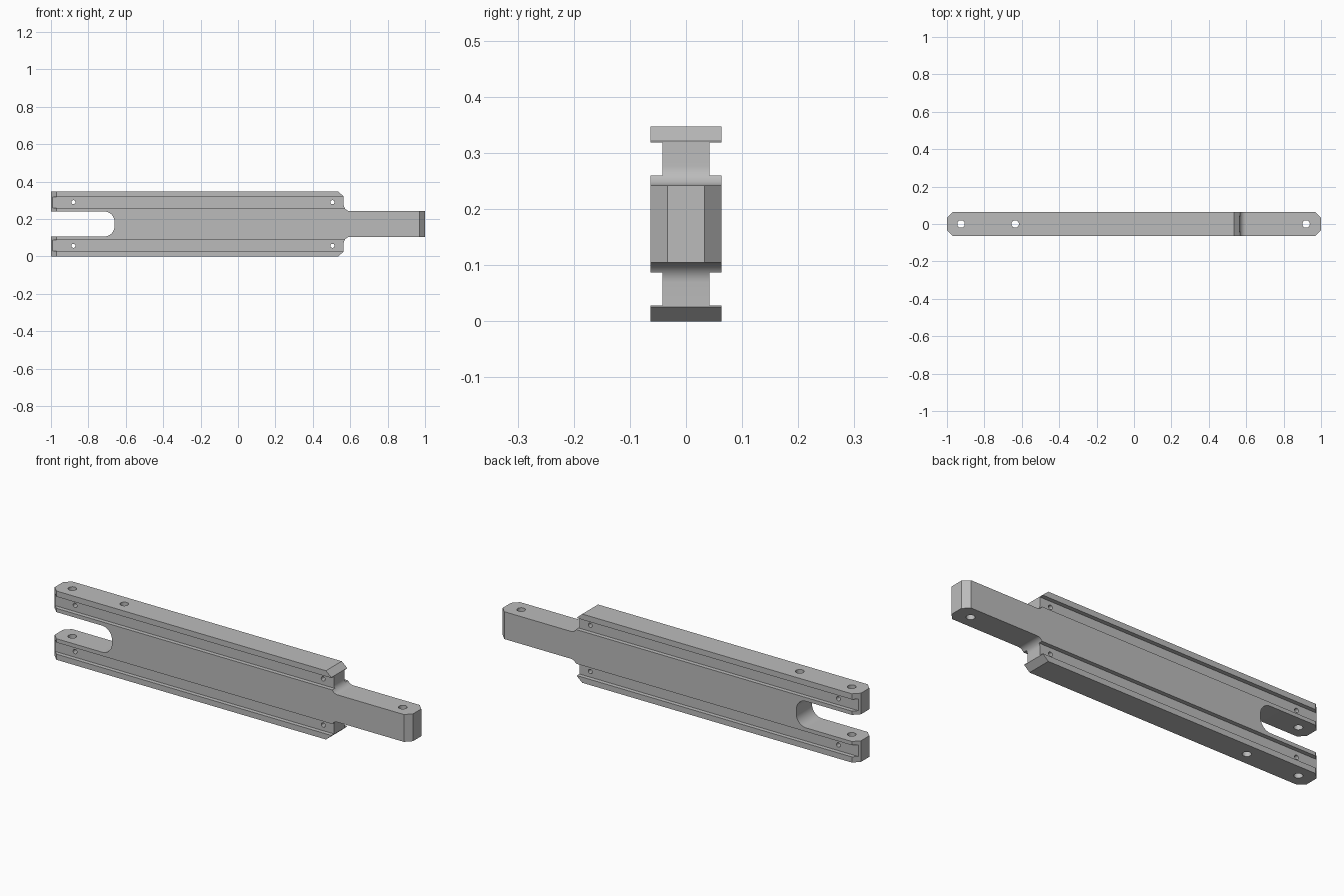
import bpy, bmesh, math
from mathutils import Vector

cube = bpy.data.objects.get("Cube")
if cube:
    bpy.data.objects.remove(cube, do_unlink=True)

HEIGHT, MID = 0.347, 0.1735
HALF_Y, END_X, CHAMFER = 0.063, 1.0, 0.03
TONGUE = 0.069      # half height of tongue
SLOT = 0.067        # half height of fork slot
SHOULDER = 0.565

metal = bpy.data.materials.new("grey metal")
metal.use_nodes = True
GREY = (0.5, 0.5, 0.5, 1)
metal.diffuse_color = GREY
metal.node_tree.nodes["Principled BSDF"].inputs["Base Color"].default_value = GREY


def prism(name, points, start, direction):
    """Extrude a closed 3D polygon along a vector."""
    bm = bmesh.new()
    face = bm.faces.new([bm.verts.new(Vector(p) + Vector(start)) for p in points])
    new = bmesh.ops.extrude_face_region(bm, geom=[face])["geom"]
    bmesh.ops.translate(bm, vec=direction,
                        verts=[v for v in new if isinstance(v, bmesh.types.BMVert)])
    bmesh.ops.recalc_face_normals(bm, faces=bm.faces)
    mesh = bpy.data.meshes.new(name)
    bm.to_mesh(mesh)
    bm.free()
    mesh.materials.append(metal)
    obj = bpy.data.objects.new(name, mesh)
    bpy.context.collection.objects.link(obj)
    return obj


def box(name, x0, x1, y0, y1, z0, z1):
    return prism(name, [(x0, y0, z0), (x1, y0, z0), (x1, y1, z0), (x0, y1, z0)],
                 (0, 0, 0), (0, 0, z1 - z0))


def circle(radius, sides=24):
    turns = [2 * math.pi * i / sides for i in range(sides)]
    return [(radius * math.cos(t), radius * math.sin(t)) for t in turns]


def arc(cx, cz, radius, start, end, steps=10):
    angles = [math.radians(start + (end - start) * i / steps) for i in range(steps + 1)]
    return [(cx + radius * math.cos(a), cz + radius * math.sin(a)) for a in angles]


def combine(target, tool, operation):
    mod = target.modifiers.new("cut", "BOOLEAN")
    mod.operation, mod.solver, mod.object = operation, "EXACT", tool
    bpy.context.view_layer.objects.active = target
    bpy.ops.object.modifier_apply(modifier=mod.name)
    bpy.data.objects.remove(tool, do_unlink=True)


# Upper half of the side outline, from the slot root to the tongue end
far = END_X + 0.1
upper = [(-far, SLOT)]
upper = arc(-0.715, SLOT - 0.055, 0.055, 0, 90) + upper
upper += [(-far, MID), (0.535, MID), (SHOULDER, MID - 0.026)]
upper += arc(SHOULDER + 0.035, TONGUE + 0.035, 0.035, 180, 270)
upper += [(far, TONGUE)]
outline = upper + [(x, -z) for x, z in reversed(upper)]
body = prism("forked_link_bar", [(x, 0, z + MID) for x, z in outline],
             (0, -0.1, 0), (0, 0.2, 0))

# Trim to width with chamfered end corners
corner = [(END_X, HALF_Y - CHAMFER), (END_X - CHAMFER, HALF_Y)]
right = corner + [(-x, y) for x, y in reversed(corner)]
plan = right + [(-x, -y) for x, y in right]
combine(body, prism("trim", [(x, y, 0) for x, y in plan], (0, 0, -0.1), (0, 0, 0.6)),
        "INTERSECT")

# Long grooves on both faces, above and below the middle
for side in (-1, 1):
    for level in (-1, 1):
        y0, y1 = sorted((side * 0.042, side * 0.1))
        z = MID + level * 0.1155
        combine(body, box("groove", -1.1, 0.7, y0, y1, z - 0.0295, z + 0.0295),
                "DIFFERENCE")

# Vertical pin holes
for x in (-0.925, -0.635, 0.92):
    combine(body, prism("pin_hole", [(a, b, 0) for a, b in circle(0.02)],
                        (x, 0, -0.1), (0, 0, 0.6)), "DIFFERENCE")

# Small cross holes through the grooves
for x in (-0.88, 0.505):
    for level in (-1, 1):
        combine(body, prism("cross_hole", [(a, 0, b) for a, b in circle(0.011, 16)],
                            (x, -0.1, MID + level * 0.1165), (0, 0.2, 0)), "DIFFERENCE")

bpy.ops.object.select_all(action="DESELECT")
body.select_set(True)
bpy.context.view_layer.objects.active = body
bpy.ops.object.shade_smooth_by_angle(angle=math.radians(25))
